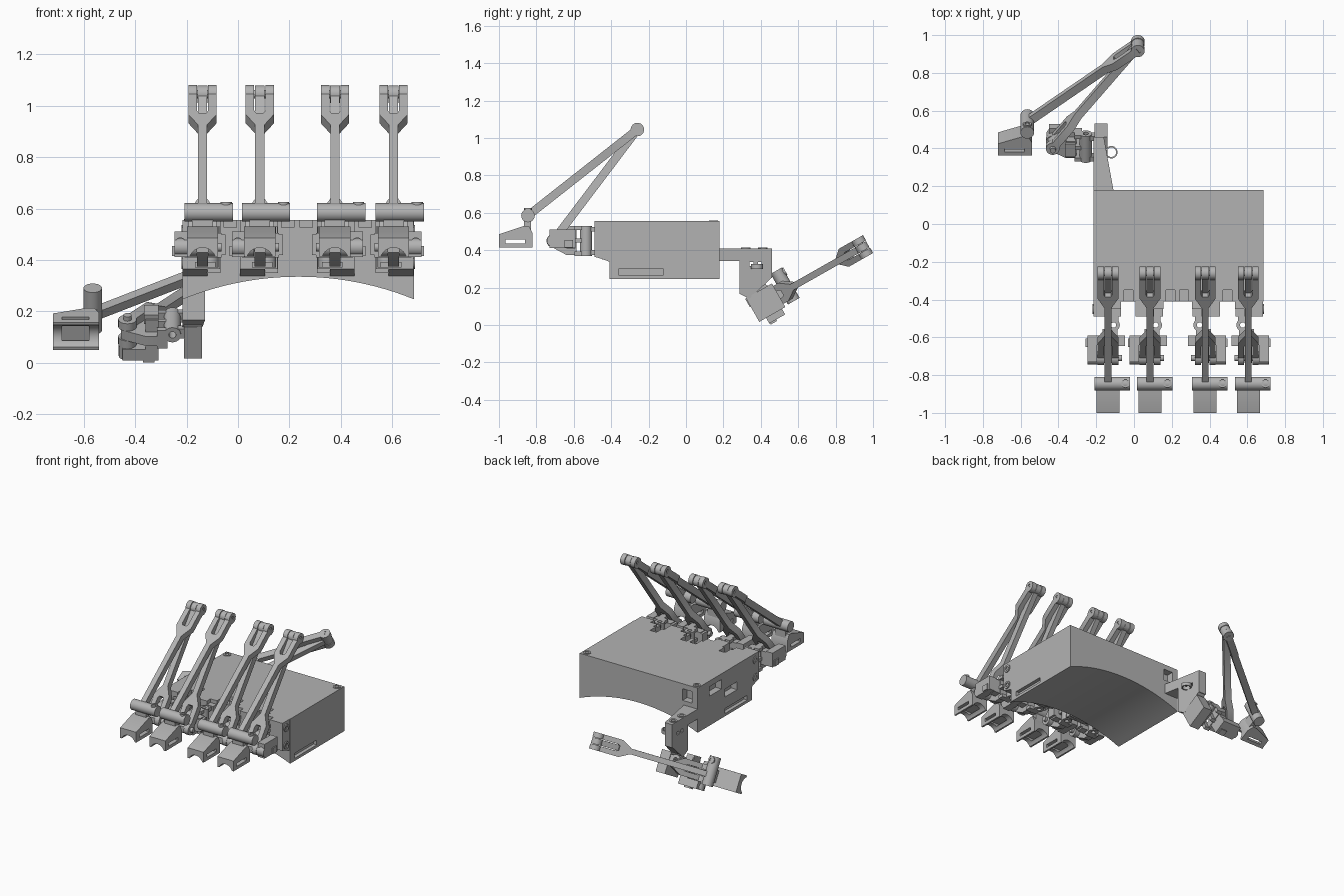
import bpy, bmesh, math
from mathutils import Matrix, Vector

if "Cube" in bpy.data.objects:
    bpy.data.objects.remove(bpy.data.objects["Cube"])

grey = bpy.data.materials.new("plain_grey")
grey.diffuse_color = (0.45, 0.45, 0.45, 1)
grey.use_nodes = True
grey.node_tree.nodes["Principled BSDF"].inputs["Base Color"].default_value = grey.diffuse_color

I4 = Matrix.Identity(4)


def frame(ax, ay, az, origin=(0, 0, 0)):
    m = Matrix((ax, ay, az)).transposed().to_4x4()
    m.translation = Vector(origin)
    return m


# profile planes: (y,z) pushed along x, (x,z) pushed along -y, (x,y) pushed along z
YZ = frame((0, 1, 0), (0, 0, 1), (1, 0, 0))
XZ = frame((1, 0, 0), (0, 0, 1), (0, -1, 0))
XY = I4


def smooth(ob):
    ob.data.shade_smooth()
    ob.data.set_sharp_from_angle(angle=math.radians(30))


def finish(name, bm, m):
    bm.transform(m)
    bmesh.ops.recalc_face_normals(bm, faces=bm.faces)
    me = bpy.data.meshes.new(name)
    bm.to_mesh(me)
    bm.free()
    me.materials.append(grey)
    ob = bpy.data.objects.new(name, me)
    bpy.context.collection.objects.link(ob)
    smooth(ob)
    return ob


def prism(name, pts, a, b, plane=XY, m=I4):
    bm = bmesh.new()
    lo = [bm.verts.new((x, y, a)) for x, y in pts]
    hi = [bm.verts.new((x, y, b)) for x, y in pts]
    bm.faces.new(lo)
    bm.faces.new(hi)
    for i in range(len(pts)):
        j = (i + 1) % len(pts)
        bm.faces.new((lo[i], lo[j], hi[j], hi[i]))
    return finish(name, bm, m @ plane)


def box(name, x0, x1, y0, y1, z0, z1, m=I4):
    return prism(name, [(x0, y0), (x1, y0), (x1, y1), (x0, y1)], z0, z1, XY, m)


def circle(c, r, n=24):
    return [(c[0] + r * math.cos(2 * math.pi * i / n),
             c[1] + r * math.sin(2 * math.pi * i / n)) for i in range(n)]


def rod(name, c, r, a, b, plane=YZ, m=I4):
    return prism(name, circle(c, r), a, b, plane, m)


def tube(name, c, r, hole, a, b, plane=YZ, m=I4, n=24):
    bm = bmesh.new()
    rings = [[bm.verts.new((x, y, h)) for x, y in circle(c, q, n)]
             for q, h in ((r, a), (r, b), (hole, b), (hole, a))]
    for k in range(4):
        p, q = rings[k], rings[(k + 1) % 4]
        for i in range(n):
            j = (i + 1) % n
            bm.faces.new((p[i], p[j], q[j], q[i]))
    return finish(name, bm, m @ plane)


def cut(ob, *cutters):
    for c in cutters:
        mod = ob.modifiers.new("cut", 'BOOLEAN')
        mod.operation, mod.solver, mod.object = 'DIFFERENCE', 'EXACT', c
        bpy.context.view_layer.objects.active = ob
        bpy.ops.object.modifier_apply(modifier=mod.name)
        bpy.data.objects.remove(c)
    smooth(ob)


TIP, TOP, ROOT = (-0.845, 0.585), (-0.26, 1.045), (-0.71, 0.45)


def forked_link(name, plain, fork, m):
    """Thin bar that widens into a two-pronged fork holding a pivot."""
    p, q = Vector((0, *plain)), Vector((0, *fork))
    u = (q - p).normalized()
    n = Vector((1, 0, 0)).cross(u)
    L = (q - p).length
    half = [(0.018, 0), (0.018, L - 0.22), (0.055, L - 0.155), (0.055, L),
            (0.022, L), (0.022, L - 0.13), (0.015, L - 0.145)]
    pts = half + [(-x, y) for x, y in reversed(half)]
    prism(name, pts, -0.022, 0.022, frame((1, 0, 0), u, n, p), m)
    for s in (-1, 1):
        tube(name + "_eye", fork, 0.036, 0.015, s * 0.022, s * 0.055, YZ, m)
    tube(name + "_knuckle", plain, 0.034, 0.013, -0.019, 0.019, YZ, m)


def finger(m, side):
    # fingertip cap with arched underside and strap slot
    cap = prism("fingertip_cap", [(-1, 0.414), (-0.82, 0.414), (-0.82, 0.49),
                (-0.84, 0.53), (-0.865, 0.53), (-1, 0.485)], -0.061, 0.061, YZ, m)
    cut(cap, rod("channel_cutter", (0, 0.395), 0.053, 0.7, 1.1, XZ, m),
        box("slot_cutter", -0.1, 0.1, -0.965, -0.86, 0.436, 0.457, m))
    box("cap_neck", -0.04, 0.04, -0.865, -0.828, 0.5, 0.585, m)

    # tip axle with a boss on one end
    rod("tip_axle", TIP, 0.036, -0.07, 0.118, YZ, m)
    tube("axle_screw", (0.092, -0.845), 0.022, 0.013, 0.59, 0.625, XY, m)

    # the two linkage bars
    forked_link("front_link", TIP, TOP, m)
    forked_link("rear_link", TOP, ROOT, m)
    rod("top_pin", TOP, 0.016, -0.05, 0.05, YZ, m)

    # root joint, handed left or right
    b = m @ Matrix.Diagonal((side, 1, 1, 1))
    rod("root_pin", ROOT, 0.034, -0.109, -0.055, YZ, b)
    rod("root_pin_core", ROOT, 0.016, -0.06, 0.074, YZ, b)
    prism("root_knuckle", [(-0.735, 0.43), (-0.715, 0.415), (-0.64, 0.375), (-0.585, 0.375),
          (-0.585, 0.53), (-0.64, 0.53), (-0.715, 0.485), (-0.735, 0.47)],
          -0.021, 0.021, YZ, b)
    box("root_crossbar", -0.07, 0.074, -0.64, -0.59, 0.41, 0.505, b)
    cheek = box("root_cheek", -0.109, -0.058, -0.73, -0.59, 0.412, 0.51, b)
    cut(cheek, rod("cheek_hole_cutter", (-0.086, 0.467), 0.019, 0.69, 0.8, XZ, b))
    box("root_stub", -0.118, -0.08, -0.65, -0.605, 0.415, 0.455, b)
    box("root_side_lug", 0.05, 0.09, -0.645, -0.59, 0.42, 0.5, b)

    # sideways swing hinge
    tube("swing_barrel", (0.03, -0.535), 0.033, 0.014, 0.37, 0.53, XY, b)
    for z in (0.37, 0.44, 0.508):
        box("swing_leaf", -0.03, 0.05, -0.595, -0.555, z, z + 0.022, b)
    for z in (0.375, 0.5):
        box("hinge_arm", 0.012, 0.055, -0.52, -0.44, z, z + 0.025, b)
    box("hinge_pad", 0.02, 0.068, -0.49, -0.44, 0.365, 0.53, b)


# main housing with an arched underside
x0, x1 = -0.215, 0.685
mid, hw, rise = (x0 + x1) / 2, (x1 - x0) / 2, 0.088
R = (hw * hw + rise * rise) / (2 * rise)
arch = []
for i in range(25):
    x = x0 + (x1 - x0) * i / 24
    arch.append((x, 0.335 - R + math.sqrt(R * R - (x - mid) ** 2)))
body = prism("housing", arch + [(x1, 0.555), (x0, 0.555)], -0.18, 0.41, XZ)
cutters = [box("notch_cutter", x - 0.024, x + 0.024, -0.45, -0.35, 0.527, 0.6)
           for x in (-0.03, 0.193, 0.265, 0.495)]
cutters += [
    box("right_slot_cutter", 0.66, 0.72, -0.36, -0.12, 0.266, 0.3),
    box("left_slot_cutter", -0.25, -0.19, -0.36, -0.12, 0.266, 0.3),
    box("left_port_cutter", -0.25, -0.17, -0.08, 0.05, 0.45, 0.515),
    box("left_port_cutter", -0.25, -0.17, -0.25, -0.12, 0.38, 0.435),
    box("back_port_cutter", -0.17, -0.1, 0.13, 0.25, 0.44, 0.52)]
cut(body, *cutters)

# screws on the lid corners and housing sides
for x in (-0.185, 0.652):
    tube("lid_screw", (x, 0.147), 0.025, 0.013, 0.55, 0.558)
    bpy.data.objects.remove(bpy.context.collection.objects[-1])
    tube("lid_screw", (x, 0.147), 0.025, 0.013, 0.55, 0.559, XY)
for z in (0.39, 0.51):
    tube("side_screw", (-0.45, z), 0.026, 0.013, x1 - 0.005, x1 + 0.004)
    tube("side_screw", (-0.45, z), 0.026, 0.013, x0 - 0.004, x0 + 0.005)

# four fingers, each on its own housing lug
for x, side in ((-0.138, 1), (0.085, 1), (0.377, -1), (0.605, -1)):
    m = Matrix.Translation((x, 0, 0))
    finger(m, side)
    b = m @ Matrix.Diagonal((side, 1, 1, 1))
    prism("finger_lug", [(-0.4, 0.335), (-0.455, 0.355), (-0.49, 0.365), (-0.49, 0.555),
          (-0.4, 0.555)], -0.077, 0.02, YZ, b)
    box("lug_shelf", 0.018, 0.07, -0.45, -0.4, 0.35, 0.555, b)

# thumb: the same linkage turned on its side
c, s = 0.87, 0.493
thumb = frame((0, -s, c), (1, 0, 0), (0, c, s))
thumb.translation = Vector((0.02, 0.942, 0.415)) - thumb @ Vector((0, *TOP))
finger(thumb, 1)
box("thumb_lug", -0.075, 0.07, -0.49, -0.42, 0.37, 0.53, thumb)

# bracket joining the thumb to the housing
bracket = prism("thumb_bracket", [(-0.215, 0.16), (-0.105, 0.16), (-0.16, 0.46), (-0.215, 0.46)],
                0.13, 0.41)
cut(bracket, box("bracket_cutter", -0.4, 0.1, 0.0, 0.285, 0.0, 0.342),
    prism("bracket_cutter", [(0.2, 0.21), (0.34, 0.14), (0.455, 0.25), (0.6, 0.25),
          (0.6, 0), (0.2, 0)], -0.4, 0.1, YZ),
    box("bracket_cutter", -0.4, 0.1, 0.34, 0.36, 0.315, 0.338),
    box("bracket_cutter", -0.4, 0.1, 0.385, 0.405, 0.315, 0.338))
for y in (0.32, 0.41):
    tube("bracket_screw", (-0.19, y), 0.025, 0.013, 0.405, 0.415, XY)
tube("cable_hook", (-0.12, 0.38), 0.033, 0.025, 0.3, 0.325, XY)
